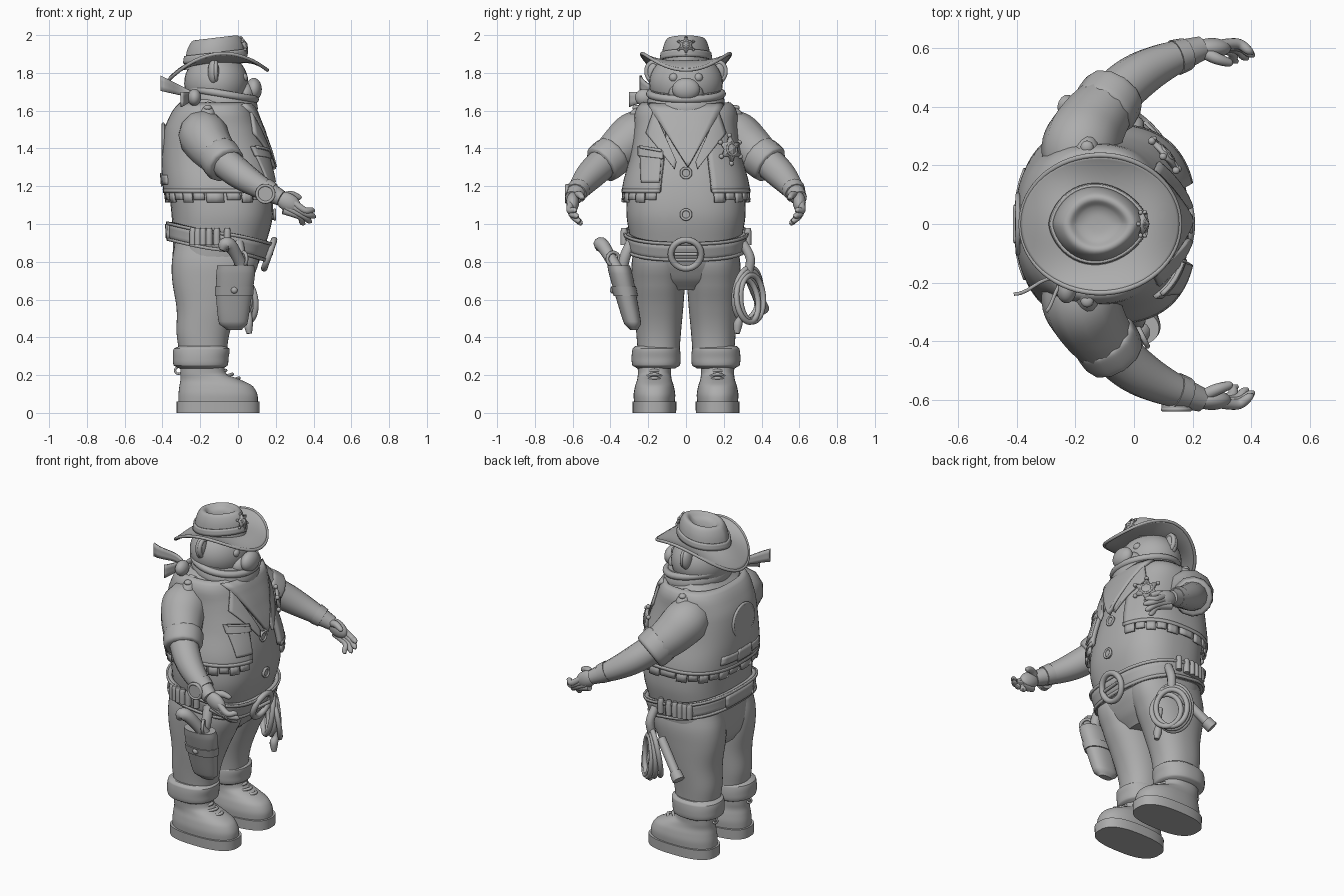
import bpy, bmesh
from math import sin, cos, pi, copysign
from mathutils import Vector, Matrix

default_cube = bpy.data.objects.get("Cube")
if default_cube:
    bpy.data.objects.remove(default_cube, do_unlink=True)

grey = bpy.data.materials.new("clay_grey")
grey.use_nodes = True
shade = (0.42, 0.42, 0.42, 1)
grey.diffuse_color = shade
grey.node_tree.nodes["Principled BSDF"].inputs["Base Color"].default_value = shade
parts = []


def finish(name, bm, thick=0):
    bmesh.ops.remove_doubles(bm, verts=bm.verts, dist=0.0002)
    bmesh.ops.recalc_face_normals(bm, faces=bm.faces)
    mesh = bpy.data.meshes.new(name)
    bm.to_mesh(mesh)
    bm.free()
    mesh.materials.append(grey)
    obj = bpy.data.objects.new(name, mesh)
    bpy.context.collection.objects.link(obj)
    if thick:
        solid = obj.modifiers.new("thickness", "SOLIDIFY")
        solid.thickness, solid.offset = thick, 0
    parts.append(obj)
    return obj


def grid(name, fn, nu, nv, wrap=False, cap=False, thick=0):
    """Surface from fn(u, v), optionally closed around u and capped."""
    bm = bmesh.new()
    cols = nu if wrap else nu + 1
    rows = [[bm.verts.new(fn(i / nu, j / nv)) for i in range(cols)] for j in range(nv + 1)]
    for low, high in zip(rows, rows[1:]):
        for i in range(nu):
            k = (i + 1) % cols
            bm.faces.new((low[i], low[k], high[k], high[i]))
    if cap:
        bm.faces.new(rows[0])
        bm.faces.new(rows[-1])
    return finish(name, bm, thick)


def catmull(pts, i, t):
    a, b, c, d = (Vector(pts[min(max(k, 0), len(pts) - 1)]) for k in range(i - 1, i + 3))
    return b + 0.5 * t * (c - a + t * (2 * a - 5 * b + 4 * c - d + t * (3 * (b - c) + d - a)))


def oval(rows, a, z, off=0, power=2.6):
    """Point on a stack of ovals; each row holds z, back x, front x, half width."""
    i = max([k for k in range(len(rows) - 1) if rows[k][0] <= z + 1e-6] or [0])
    t = (z - rows[i][0]) / (rows[i + 1][0] - rows[i][0])
    _, back, front, half = catmull(rows, i, t)
    bend = lambda w: copysign(abs(w) ** (2 / power), w)
    return Vector(((back + front) / 2 + ((front - back) / 2 + off) * bend(cos(a)),
                   (half + off) * bend(sin(a)), z))


def stack(name, rows, yc=0, power=2.3, steps=24, lean=0):
    low, high = rows[0][0], rows[-1][0]

    def point(u, v):
        p = oval(rows, 2 * pi * u, low + (high - low) * v, 0, power)
        p.y += yc + lean * (p.z - low)
        return p
    return grid(name, point, 48, steps, True, True)


def tube(name, pts, sub=6, closed=False):
    """Round tube through points of x, y, z, radius."""
    if not closed:
        pts = [catmull(pts, i, k / sub) for i in range(len(pts) - 1)
               for k in range(sub)] + [Vector(pts[-1])]
    curve = bpy.data.curves.new(name, "CURVE")
    curve.dimensions, curve.bevel_depth, curve.bevel_resolution = "3D", 1, 4
    curve.use_fill_caps = True
    spline = curve.splines.new("POLY")
    spline.points.add(len(pts) - 1)
    spline.use_cyclic_u = closed
    for target, p in zip(spline.points, pts):
        target.co = (p[0], p[1], p[2], 1)
        target.radius = p[3]
    temp = bpy.data.objects.new(name, curve)
    bpy.context.collection.objects.link(temp)
    bpy.context.view_layer.update()
    mesh = bpy.data.meshes.new_from_object(temp.evaluated_get(bpy.context.evaluated_depsgraph_get()))
    bpy.data.objects.remove(temp, do_unlink=True)
    bm = bmesh.new()
    bm.from_mesh(mesh)
    bpy.data.meshes.remove(mesh)
    return finish(name, bm)


def ball(name, centre, size, turn=0):
    bm = bmesh.new()
    m = Matrix.Translation(centre) @ Matrix.Rotation(turn, 4, "Y") @ Matrix.Diagonal((*size, 1))
    bmesh.ops.create_uvsphere(bm, u_segments=32, v_segments=20, radius=1, matrix=m)
    return finish(name, bm)


def frame(normal):
    n = Vector(normal).normalized()
    side = Vector((0, 0, 1)).cross(n).normalized()
    return n, side, n.cross(side)


def ring(name, centre, normal, radius, r, tall=1):
    n, side, up = frame(normal)
    pts = [(*(Vector(centre) + radius * (side * cos(a) + up * sin(a) * tall)), r)
           for a in [2 * pi * k / 36 for k in range(36)]]
    return tube(name, pts, closed=True)


def disc(name, centre, normal, radius, depth=0.02):
    n, c = Vector(normal).normalized() * depth, Vector(centre)
    tube(name, [(*c, radius), (*(c + n), radius)], 1)


def star(name, centre, normal, radius):
    n, side, up = frame(normal)
    c = Vector(centre)

    def point(u, v):
        k = round(u * 12)
        r = radius * v * (1 if k % 2 == 0 else 0.55)
        a = k * pi / 6 + pi / 2
        return c + r * (side * cos(a) + up * sin(a)) + n * 0.015 * (1 - v)
    grid(name, point, 12, 2, True, thick=0.015)
    for k in range(6):
        ball(name + "_tip", point(k / 6, 1), [radius * 0.17] * 3)
    ring(name + "_rim", c + n * 0.012, normal, radius * 0.42, radius * 0.08)


# Torso and the helpers that follow its surface
TORSO = [(0.65, -0.3, 0.0, 0.13), (0.7, -0.33, 0.055, 0.23), (0.78, -0.345, 0.105, 0.275),
         (0.92, -0.345, 0.155, 0.295), (1.05, -0.352, 0.185, 0.315), (1.2, -0.368, 0.178, 0.306),
         (1.35, -0.375, 0.145, 0.268), (1.5, -0.36, 0.095, 0.246), (1.6, -0.315, 0.055, 0.238),
         (1.66, -0.26, 0.02, 0.19)]
stack("torso", TORSO, 0, 2.6, 48)


def front(y, z, off=0):
    half = oval(TORSO, pi / 2, z, off).y
    nose, mid = oval(TORSO, 0, z, off).x, oval(TORSO, pi / 2, z).x
    return Vector((mid + (nose - mid) * max(0, 1 - abs(y / half) ** 2.6) ** (1 / 2.6), y, z))


def wrap_patch(name, a0, a1, z0, z1, off, thick, nu=8, nv=3, tilt=0):
    def point(u, v):
        a = a0 + (a1 - a0) * u
        return oval(TORSO, a, z0 + (z1 - z0) * v - tilt * cos(a), off)
    return grid(name, point, nu, nv, thick=thick)


def front_patch(name, corners, off, thick=0.015):
    a, b, c, d = [Vector(p) for p in corners]
    return grid(name, lambda u, v: front(*a.lerp(b, u).lerp(d.lerp(c, u), v), off), 10, 10, thick=thick)


# Open vest with fringe, pockets, lapels and back trim
wrap_patch("vest", 0.32, 2 * pi - 0.32, 1.17, 1.635, 0.018, 0.025, 60, 20)
wrap_patch("vest_hem", 0.32, 2 * pi - 0.32, 1.165, 1.185, 0.026, 0.012, 60, 1)
for k in range(24):
    a = 0.36 + k * (2 * pi - 0.72) / 24
    wrap_patch("fringe", a, a + 0.2, 1.115 + 0.012 * (k % 2), 1.175, 0.02, 0.014, 3, 2)
for s in (1, -1):
    front_patch("lapel", [(s * 0.17, 1.6), (s * 0.21, 1.48), (s * 0.06, 1.29), (s * 0.05, 1.33)], 0.036)
    tube("shoulder_strap", [(-0.16, s * 0.2, 1.615, 0.04), (-0.16, s * 0.25, 1.58, 0.042), (-0.16, s * 0.28, 1.55, 0.035)])
    ball("strap_button", (-0.16, s * 0.262, 1.615), (0.022, 0.022, 0.015))
front_patch("pocket", [(-0.13, 1.36), (-0.24, 1.36), (-0.235, 1.22), (-0.14, 1.22)], 0.032)
front_patch("pocket_flap", [(-0.12, 1.385), (-0.25, 1.41), (-0.25, 1.36), (-0.12, 1.345)], 0.038)
front_patch("pocket_slot", [(-0.13, 1.395), (-0.24, 1.415), (-0.24, 1.4), (-0.13, 1.38)], 0.046)
disc("back_patch", (-0.385, 0, 1.43), (-1, 0, 0), 0.1, 0.017)
ring("back_patch_trim", (-0.396, 0, 1.43), (-1, 0, 0), 0.1, 0.008)
wrap_patch("back_strap", pi - 0.5, pi + 0.5, 1.21, 1.26, 0.031, 0.01)
wrap_patch("back_strap_clasp", pi - 0.12, pi + 0.12, 1.2, 1.27, 0.035, 0.01)
for z in (1.27, 1.05):
    disc("shirt_button", front(0, z, -0.01), (1, 0, 0), 0.028)
    ring("button_rim", front(0, z, 0.01), (1, 0, 0), 0.026, 0.007)
star("chest_badge", front(0.235, 1.395, 0.045), (0.75, 0.62, 0.1), 0.075)

# Belt, buckle, cartridges and back plate
wrap_patch("belt", 0, 2 * pi, 0.86, 0.955, 0.014, 0.025, 64, 3, 0.055)
for z in (0.865, 0.95):
    wrap_patch("belt_edge", 0, 2 * pi, z - 0.008, z + 0.008, 0.028, 0.01, 64, 1, 0.055)
ring("buckle", (0.165, 0, 0.84), (1, 0, -0.35), 0.08, 0.017)
tube("buckle_prong", [(0.165, -0.06, 0.84, 0.01), (0.175, 0.06, 0.84, 0.01)])
wrap_patch("back_plate", pi - 0.3, pi + 0.3, 0.87, 0.945, 0.03, 0.016, tilt=0.055)
for s in (1, -1):
    for k in range(6):
        p = oval(TORSO, s * (1.5 + 0.1 * k), 0.93, 0.032)
        tube("cartridge", [(p.x, p.y, 0.89, 0.018), (p.x, p.y, 0.96, 0.018), (p.x, p.y, 0.98, 0.012)], 2)

# Legs, rolled cuffs and boots
LEG = [(0.3, -0.31, -0.06, 0.11), (0.42, -0.325, -0.045, 0.118), (0.55, -0.325, 0, 0.13),
       (0.7, -0.348, 0.07, 0.14), (0.8, -0.35, 0.11, 0.142), (0.9, -0.335, 0.11, 0.125)]
CUFF = [(0.235, -0.31, -0.08, 0.1), (0.25, -0.34, -0.055, 0.125), (0.29, -0.345, -0.05, 0.13),
        (0.34, -0.34, -0.045, 0.125), (0.355, -0.31, -0.07, 0.11)]
BOOT = [(0.05, -0.315, 0.105, 0.108), (0.1, -0.315, 0.102, 0.11), (0.145, -0.31, 0.075, 0.102),
        (0.175, -0.305, 0.015, 0.092), (0.205, -0.305, -0.06, 0.088), (0.27, -0.305, -0.075, 0.09)]
for s in (1, -1):
    stack("trouser_leg", LEG, s * 0.145)
    stack("trouser_cuff", CUFF, s * 0.158)
    stack("boot", BOOT, s * 0.167)
    stack("boot_sole", [(0, -0.325, 0.115, 0.115), (0.06, -0.325, 0.115, 0.117)], s * 0.167, 2.6, 1)
    for k in range(3):
        x, z = -0.08 + 0.035 * k, 0.225 - 0.02 * k
        tube("bootlace", [(x - 0.05, s * 0.167 - 0.06, z - 0.02, 0.007), (x + 0.015, s * 0.167, z, 0.009),
                          (x - 0.05, s * 0.167 + 0.06, z - 0.02, 0.007)])
    ring("boot_pull", (-0.315, s * 0.167, 0.225), (0, 1, 0), 0.018, 0.006)

# Arms, rolled sleeves and hands
for s in (1, -1):
    tube("sleeve", [(-0.19, s * 0.18, 1.48, 0.115), (-0.182, s * 0.262, 1.465, 0.133),
                    (-0.145, s * 0.34, 1.405, 0.122), (-0.08, s * 0.425, 1.33, 0.1)])
    tube("sleeve_cuff", [(-0.108, s * 0.382, 1.368, 0.103), (-0.1, s * 0.394, 1.358, 0.113),
                         (-0.07, s * 0.441, 1.319, 0.11), (-0.062, s * 0.453, 1.309, 0.095)])
    tube("forearm", [(-0.095, s * 0.41, 1.35, 0.085), (0, s * 0.495, 1.27, 0.08),
                     (0.1, s * 0.552, 1.205, 0.065), (0.23, s * 0.6, 1.135, 0.042)])
    tube("wristband", [(0.14, s * 0.567, 1.185, 0.062), (0.18, s * 0.58, 1.163, 0.056)])
    ball("palm", (0.265, s * 0.6, 1.115), (0.07, 0.034, 0.048), 0.5)
    for k, (x, z) in enumerate([(0.405, 1.065), (0.41, 1.035), (0.39, 1.01), (0.355, 1.0)]):
        tube("finger", [(0.28 - 0.014 * k, s * 0.608, 1.125 - 0.018 * k, 0.019),
                        ((0.3 + x) / 2, s * (0.615 - 0.008 * k), (1.08 + z) / 2, 0.018),
                        (x - 0.015, s * (0.592 - 0.01 * k), z + 0.008, 0.015), (x, s * (0.582 - 0.01 * k), z, 0.005)])
    tube("thumb", [(0.23, s * 0.59, 1.14, 0.022), (0.28, s * 0.565, 1.155, 0.02),
                   (0.325, s * 0.55, 1.14, 0.014), (0.335, s * 0.548, 1.135, 0.004)])
disc("watch_case", (0.145, -0.605, 1.16), (0, -1, 0), 0.052, 0.03)
ring("watch_rim", (0.145, -0.632, 1.16), (0, 1, 0), 0.045, 0.008)

# Neckerchief: rolled collar, front point, knot and tails
def collar(u, v):
    a, swell = 2 * pi * u, sin(pi * v)
    return Vector((-0.085 + (0.165 + 0.025 * swell) * cos(a), (0.18 + 0.025 * swell) * sin(a),
                   1.575 + 0.135 * v - 0.03 * cos(a)))
grid("neckerchief_collar", collar, 48, 10, True, True)
tube("collar_fold", [(*(collar(k / 36, 0.85)), 0.02) for k in range(36)], closed=True)
front_patch("neckerchief_point", [(-0.2, 1.63), (0.2, 1.63), (0.01, 1.3), (0.01, 1.3)], 0.036, 0.025)
ball("neckerchief_knot", (-0.23, -0.22, 1.67), (0.035, 0.05, 0.045))
for end, drop in (((-0.41, -0.22), 1.745), ((-0.3, -0.28), 1.66)):
    root, tip = Vector((-0.23, -0.2, 1.68)), Vector((*end, drop))
    grid("neckerchief_tail", lambda u, v: root.lerp(tip, u) + Vector((0, 0.02 * sin(5 * u), (v - 0.5) * (0.03 + 0.05 * u))),
         8, 3, thick=0.012)

# Bear head
ball("head", (-0.115, 0, 1.745), (0.17, 0.195, 0.165))
ball("muzzle", (0.035, 0, 1.69), (0.06, 0.092, 0.065))
ball("nose", (0.083, 0, 1.713), (0.043, 0.073, 0.06))
for s in (1, -1):
    ball("eye", (0.03, s * 0.065, 1.775), (0.022, 0.024, 0.024))
    ball("ear", (-0.13, s * 0.172, 1.805), (0.03, 0.045, 0.065))
    ring("ear_rim", (-0.118, s * 0.175, 1.808), (1, 0, 0), 0.034, 0.012, 1.4)

# Hat: curled brim, dented crown, band and badge
def brim(u, v):
    a = 2 * pi * u
    return Vector((-0.115 + (0.12 + 0.15 * v) * cos(a), (0.09 + 0.145 * v) * sin(a),
                   1.855 + 0.035 * v * cos(a) + v * v * (0.045 * sin(a) ** 2 - 0.075 * cos(a) ** 2)))
grid("hat_brim", brim, 64, 12, True, thick=0.014)
tube("brim_edge", [(*brim(k / 64, 1), 0.009) for k in range(64)], closed=True)
CROWN = [(1, 1.835), (0.97, 1.885), (0.9, 1.94), (0.77, 1.978), (0.62, 1.985), (0.45, 1.965), (0.27, 1.955), (0, 1.952)]


def crown(u, v, grow=1):
    i = min(int(v * 7), 6)
    size, z = catmull([(*p, 0) for p in CROWN], i, v * 7 - i)[:2]
    a = 2 * pi * u
    x = 0.165 * size * grow * cos(a)
    return Vector((-0.12 + x, 0.133 * size * grow * sin(a) * abs(sin(a)) ** 0.25 * (1 - 0.1 * cos(a)), z + 0.12 * x))
grid("hat_crown", crown, 48, 42, True)
grid("hat_band", lambda u, v: crown(u, 0.1 + 0.1 * v, 1.02), 48, 3, True, thick=0.012)
star("hat_badge", (0.03, 0, 1.945), (1, 0, 0.35), 0.045)

# Holster with revolver on the right hip
stack("holster", [(0.44, -0.06, 0.02, 0.02), (0.47, -0.1, 0.05, 0.045), (0.6, -0.115, 0.07, 0.055),
                  (0.74, -0.115, 0.09, 0.062), (0.78, -0.11, 0.085, 0.06)], -0.275, lean=-0.24)
stack("holster_band", [(0.62, -0.122, 0.08, 0.064), (0.67, -0.122, 0.085, 0.066)], -0.319, steps=2, lean=-0.24)
tube("holster_strap", [(0, -0.29, 0.9, 0.03), (0.01, -0.325, 0.82, 0.03), (0, -0.34, 0.74, 0.03)])
ball("holster_stud", (-0.02, -0.388, 0.65), (0.018, 0.015, 0.018))
tube("revolver_grip", [(0.03, -0.36, 0.75, 0.035), (0, -0.4, 0.82, 0.032), (-0.04, -0.44, 0.885, 0.036),
                       (-0.07, -0.455, 0.89, 0.036), (-0.085, -0.46, 0.86, 0.015)])
ring("trigger_guard", (0.03, -0.385, 0.815), (1, 0.5, 0), 0.035, 0.009)

# Coiled rope and torch on the left hip
for k in range(4):
    ring("rope_coil", (-0.02 + 0.018 * k, 0.325 + 0.012 * (k % 3), 0.63 - 0.012 * k), (0.68, 0.72, 0.1 * k - 0.15),
         0.1 - 0.006 * k, 0.015, 1.4)
tube("rope_loop", [(0, 0.3, 0.9, 0.025), (0.01, 0.34, 0.82, 0.025), (0, 0.33, 0.74, 0.025)])
tube("rope_end", [(0.04, 0.28, 0.62, 0.014), (0.06, 0.29, 0.52, 0.014), (0.055, 0.275, 0.47, 0.024), (0.06, 0.27, 0.42, 0.014)])
tube("torch_body", [(-0.06, 0.33, 0.73, 0.026), (-0.22, 0.4, 0.56, 0.026)], 1)
tube("torch_head", [(-0.2, 0.392, 0.58, 0.034), (-0.235, 0.407, 0.545, 0.036)], 1)

# Smooth shading with crisp edges
bpy.ops.object.select_all(action="DESELECT")
for obj in parts:
    obj.select_set(True)
bpy.context.view_layer.objects.active = parts[0]
bpy.ops.object.shade_smooth_by_angle(angle=0.7)
